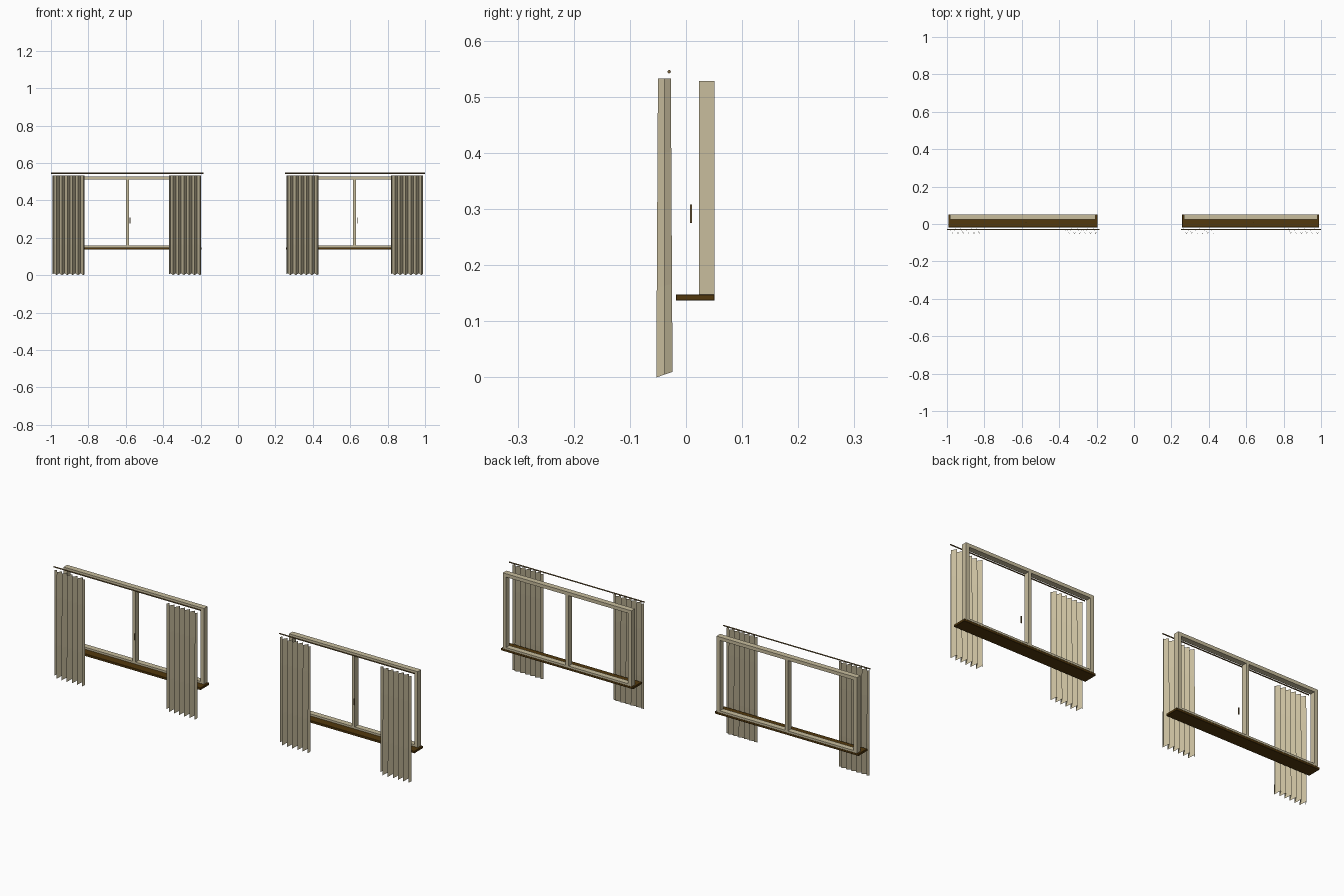
import bpy, bmesh, math
from mathutils import Matrix

if "Cube" in bpy.data.objects:
    bpy.data.objects.remove(bpy.data.objects["Cube"])


def material(name, rgb):
    m = bpy.data.materials.new(name)
    m.diffuse_color = (*rgb, 1)
    m.use_nodes = True
    m.node_tree.nodes["Principled BSDF"].inputs["Base Color"].default_value = m.diffuse_color
    return m


CREAM = material("cream paint", (0.58, 0.51, 0.34))
FABRIC = material("cream fabric", (0.58, 0.51, 0.34))
WOOD = material("dark wood", (0.085, 0.04, 0.004))
BRASS = material("aged brass", (0.20, 0.13, 0.05))


def finish(bm, name, mat):
    bmesh.ops.recalc_face_normals(bm, faces=bm.faces)
    me = bpy.data.meshes.new(name)
    bm.to_mesh(me)
    bm.free()
    me.materials.append(mat)
    ob = bpy.data.objects.new(name, me)
    bpy.context.collection.objects.link(ob)
    return ob


def box(name, mat, x0, x1, y0, y1, z0, z1, bevel=0):
    bm = bmesh.new()
    bmesh.ops.create_cube(bm, size=1)
    bmesh.ops.scale(bm, vec=(x1 - x0, y1 - y0, z1 - z0), verts=bm.verts)
    bmesh.ops.translate(bm, vec=((x0 + x1) / 2, (y0 + y1) / 2, (z0 + z1) / 2), verts=bm.verts)
    if bevel:
        bmesh.ops.bevel(bm, geom=bm.edges[:], offset=bevel, segments=1, affect='EDGES')
    return finish(bm, name, mat)


def rod(name, x0, x1, y, z, r):
    bm = bmesh.new()
    bmesh.ops.create_cone(bm, cap_ends=True, segments=10, radius1=r, radius2=r, depth=x1 - x0,
                          matrix=Matrix.Translation(((x0 + x1) / 2, y, z)) @ Matrix.Rotation(math.pi / 2, 4, 'Y'))
    return finish(bm, name, BRASS)


def curtain(name, x0, x1, folds=6):
    """Pleated sheet that flares slightly and hangs lower on its front folds."""
    bm = bmesh.new()
    n = folds * 4
    rows = []
    for t in (0, 0.3, 0.75, 1):                 # 0 = hem, 1 = top
        amp = 0.0145 - 0.003 * t
        row = []
        for i in range(n + 1):
            wave = math.sin(i * math.pi / 2)
            y = -0.0385 + amp * wave
            hem = 0.005 + 0.005 * wave          # slanted hem
            row.append(bm.verts.new((x0 + (x1 - x0) * i / n, y, hem * (1 - t) + 0.533 * t)))
        rows.append(row)
    for a, b in zip(rows, rows[1:]):
        for i in range(n):
            bm.faces.new((a[i], a[i + 1], b[i + 1], b[i]))
    return finish(bm, name, FABRIC)


def window(side, x0, x1, mid):
    fy0, fy1 = 0.023, 0.051
    a, b = x0 + 0.01, x1 - 0.01
    # sill and frame
    box(side + "_sill", WOOD, x0, x1, -0.018, fy1, 0.137, 0.148, 0.001)
    box(side + "_top_rail", CREAM, a, b, fy0, fy1, 0.511, 0.528)
    box(side + "_bottom_rail", CREAM, a, b, fy0, fy1, 0.148, 0.158)
    box(side + "_left_jamb", CREAM, a, a + 0.018, fy0, fy1, 0.158, 0.511)
    box(side + "_right_jamb", CREAM, b - 0.018, b, fy0, fy1, 0.158, 0.511)
    box(side + "_mullion", CREAM, mid - 0.008, mid + 0.008, fy0, fy1, 0.158, 0.511)
    # handle, curtain rod, curtains
    box(side + "_handle", BRASS, mid + 0.012, mid + 0.017, 0.007, 0.011, 0.275, 0.308)
    rod(side + "_curtain_rod", x0 - 0.007, x1 + 0.01, -0.03, 0.545, 0.003)
    curtain(side + "_curtain_left", x0 + 0.002, x0 + 0.173)
    curtain(side + "_curtain_right", x1 - 0.173, x1 - 0.002)


window("left", -0.993, -0.195, -0.592)
window("right", 0.257, 0.99, 0.623)
